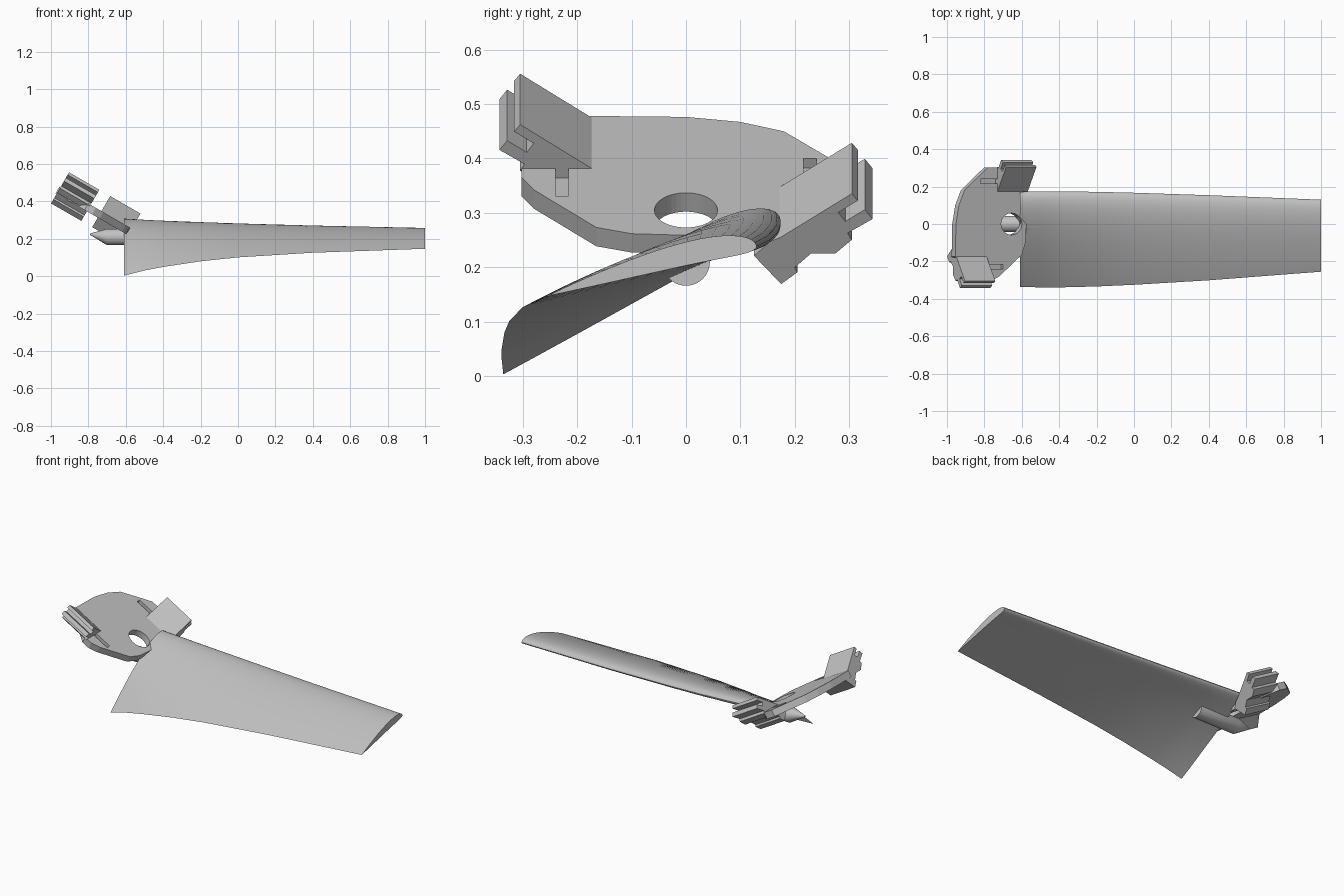
import bpy, bmesh, math
from mathutils import Vector, Matrix

cube = bpy.data.objects.get("Cube")
if cube:
    bpy.data.objects.remove(cube)

grey = bpy.data.materials.new("light grey plastic")
grey.use_nodes = True
COLOUR = (0.53, 0.53, 0.53, 1)
grey.diffuse_color = COLOUR
grey.node_tree.nodes["Principled BSDF"].inputs["Base Color"].default_value = COLOUR

# Tilted mount frame: slope runs down the plate, normal points out of its top
TILT = math.radians(30)
SLOPE = Vector((math.cos(TILT), 0, -math.sin(TILT)))
NORMAL = Vector((math.sin(TILT), 0, math.cos(TILT)))
SIDE = Vector((0, 1, 0))
HUB = Vector((-0.655, 0, 0.305))


def on_plate(x, y, n=0.0):
    """Point of the plate's top plane above (x, y), moved n along its normal."""
    return HUB + SLOPE * ((x - HUB.x) / math.cos(TILT)) + SIDE * y + NORMAL * n


def loft(name, rings):
    """Skin equal closed rings and cap both ends."""
    bm = bmesh.new()
    rows = [[bm.verts.new(p) for p in ring] for ring in rings]
    count = len(rows[0])
    for a, b in zip(rows, rows[1:]):
        for i in range(count):
            j = (i + 1) % count
            bm.faces.new((a[i], a[j], b[j], b[i]))
    bm.faces.new(rows[0][::-1])
    bm.faces.new(rows[-1])
    bmesh.ops.recalc_face_normals(bm, faces=bm.faces)
    mesh = bpy.data.meshes.new(name)
    bm.to_mesh(mesh)
    bm.free()
    obj = bpy.data.objects.new(name, mesh)
    bpy.context.collection.objects.link(obj)
    mesh.materials.append(grey)
    return obj


def smooth(obj, angle):
    bpy.ops.object.select_all(action='DESELECT')
    obj.select_set(True)
    bpy.context.view_layer.objects.active = obj
    bpy.ops.object.shade_smooth_by_angle(angle=math.radians(angle))


def cut(obj, cutter):
    cutter.hide_render = True
    cutter.hide_viewport = True
    mod = obj.modifiers.new("cut", 'BOOLEAN')
    mod.operation = 'DIFFERENCE'
    mod.solver = 'EXACT'
    mod.object = cutter


def circle(radius, count=40):
    return [(radius * math.cos(2 * math.pi * i / count),
             radius * math.sin(2 * math.pi * i / count)) for i in range(count)]


# Twisted blade: x, trailing edge y z, leading edge y z
stations = [
    (-0.61, -0.336, 0.003, 0.172, 0.294),
    (-0.50, -0.339, 0.031, 0.174, 0.286),
    (-0.40, -0.339, 0.050, 0.174, 0.280),
    (-0.20, -0.334, 0.080, 0.172, 0.270),
    (0.00, -0.325, 0.101, 0.167, 0.262),
    (0.40, -0.301, 0.126, 0.154, 0.250),
    (1.00, -0.255, 0.147, 0.130, 0.239),
]
STEPS = 24


def airfoil(x, ty, tz, ly, lz):
    chord = Vector((0, ly - ty, lz - tz))
    up = Vector((0, -chord.z, chord.y))
    start = Vector((x, ty, tz))
    ring = []
    for i in range(2 * STEPS):
        # t runs from trailing edge over the top, then back below
        t = 0.5 - 0.5 * math.cos(math.pi * i / STEPS)
        c = 1 - t
        shape = 0.2969 * math.sqrt(c) - 0.126 * c - 0.3516 * c**2 + 0.2843 * c**3 - 0.1036 * c**4
        height = 0.95 * shape if i <= STEPS else -0.1 * shape - 0.1 * t**8 * math.sqrt(c)
        ring.append(start + chord * t + up * height)
    return ring


smooth(loft("blade", [airfoil(*s) for s in stations]), 40)

# Mount plate
outline = [(-0.955, -0.175), (-0.952, 0.0), (-0.936, 0.1), (-0.906, 0.18),
           (-0.82, 0.265), (-0.78, 0.303), (-0.73, 0.303), (-0.60, 0.165),
           (-0.58, 0.1), (-0.575, 0), (-0.58, -0.1), (-0.60, -0.165),
           (-0.72, -0.28), (-0.76, -0.303), (-0.80, -0.303)]
plate = loft("mount_plate", [[on_plate(x, y, n) for x, y in outline] for n in (-0.04, 0)])
hole = loft("hole_cutter", [[HUB + SLOPE * u * 1.1 + SIDE * v + NORMAL * n
                             for u, v in circle(0.058)] for n in (-0.1, 0.1)])
cut(plate, hole)

# Narrow slots beside the clamps
for name, x0, x1, y in (("front_slot_cutter", -0.80, -0.70, -0.228),
                        ("back_slot_cutter", -0.82, -0.72, 0.228)):
    corners = [(x0, y - 0.012), (x1, y - 0.012), (x1, y + 0.012), (x0, y + 0.012)]
    cut(plate, loft(name, [[on_plate(px, py, n) for px, py in corners] for n in (-0.02, 0.1)]))

# Clamps: one grooved profile, mirrored across the plate and run down its slope
profile = [(0, 0), (0.13, 0.092), (0.141, 0.077), (0.105, 0.052), (0.118, 0.033),
           (0.154, 0.058), (0.168, 0.038), (0.122, 0.008), (0.13, -0.006),
           (0.10, -0.035), (0.055, -0.035), (0.025, -0.065), (0.03, -0.075),
           (0, -0.1), (-0.05, -0.04), (-0.02, -0.01)]
for name, x, side in (("front_clamp", -0.95, -1), ("back_clamp", -0.73, 1)):
    base = on_plate(x, 0.175 * side, 0.001)
    loft(name, [[base + SLOPE * d + SIDE * u * side + NORMAL * n for u, n in profile]
                for d in (0, 0.187)])

# Root pin with a tapered inner end
pin = loft("root_pin", [[Vector((x, r * u, 0.21 + lift + r * v)) for u, v in circle(1, 32)]
                        for x, r, lift in ((-0.79, 0.004, 0.015), (-0.70, 0.044, 0), (-0.43, 0.044, 0))])
smooth(pin, 35)
